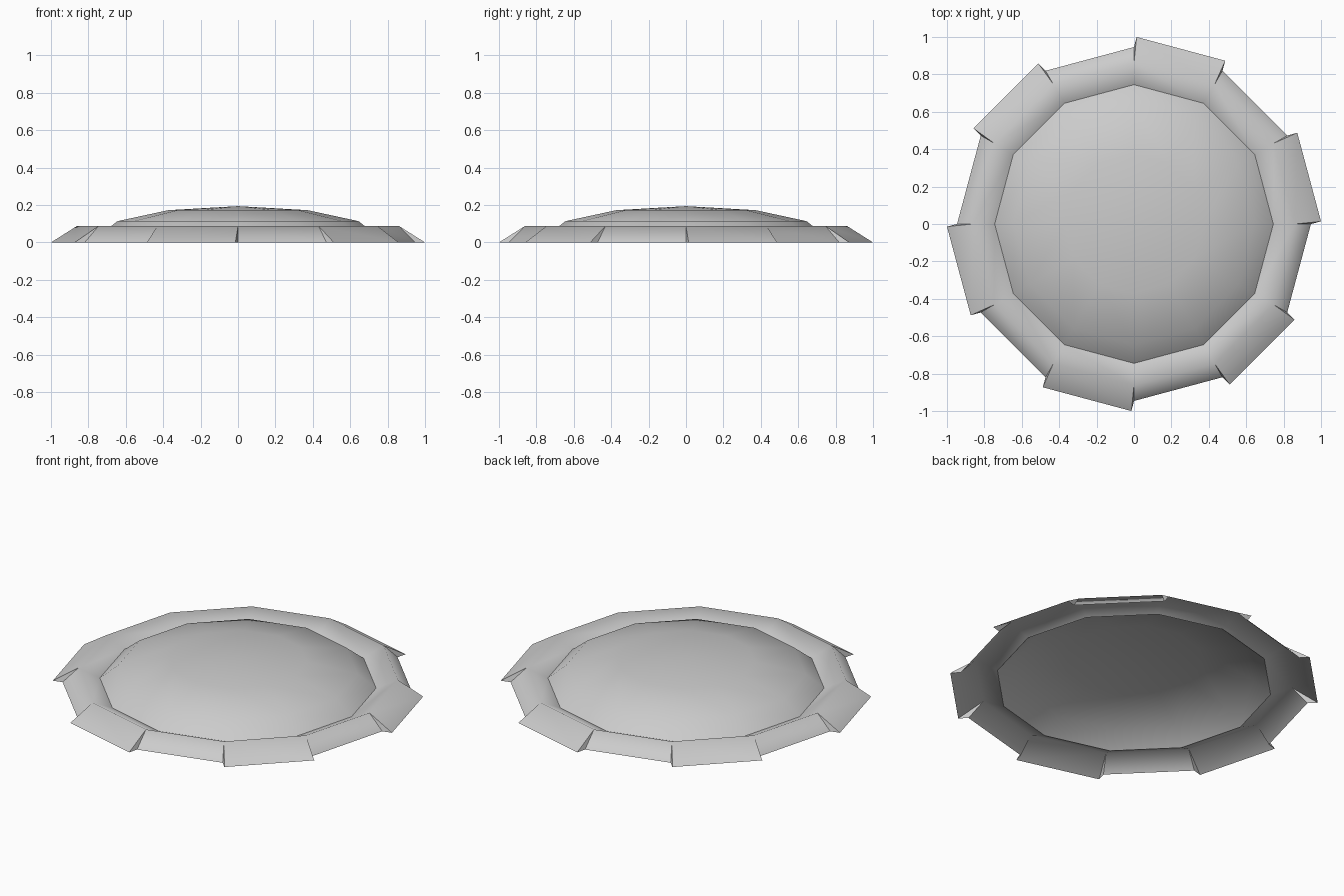
import bpy, bmesh, math

cube = bpy.data.objects.get("Cube")
if cube:
    bpy.data.objects.remove(cube)

SIDES = 12
RIM_R, RIM_Z = 0.745, 0.033      # where dome and collar meet
CREST_R, CREST_Z = 0.862, 0.087  # top of the collar
SHORT_R, LONG_R = 0.946, 1.0     # alternating flap lengths
INSET = math.radians(0.8)        # long flaps taper in slightly at the tips

grey = bpy.data.materials.new("light grey")
grey.use_nodes = True
colour = (0.6, 0.6, 0.6, 1)
grey.diffuse_color = colour
grey.node_tree.nodes["Principled BSDF"].inputs["Base Color"].default_value = colour


def make_object(name, bm):
    mesh = bpy.data.meshes.new(name)
    bm.to_mesh(mesh)
    bm.free()
    mesh.materials.append(grey)
    obj = bpy.data.objects.new(name, mesh)
    bpy.context.collection.objects.link(obj)
    return obj


def polar(bm, r, angle, z):
    return bm.verts.new((r * math.cos(angle), r * math.sin(angle), z))


# Dome: upper half of a flattened sphere, open underneath
bm = bmesh.new()
bmesh.ops.create_uvsphere(bm, u_segments=SIDES, v_segments=6, radius=RIM_R)
bmesh.ops.delete(bm, geom=[v for v in bm.verts if v.co.z < -0.001], context='VERTS')
for v in bm.verts:
    v.co.z = RIM_Z + v.co.z * 0.161 / RIM_R
for f in bm.faces:
    f.smooth = True
make_object("dome", bm)

# Collar: sloped inner band and alternating short and long outer flaps
bm = bmesh.new()
step = 2 * math.pi / SIDES
inner = [polar(bm, RIM_R, i * step, RIM_Z) for i in range(SIDES)]
crest = [polar(bm, CREST_R, i * step, CREST_Z) for i in range(SIDES)]
tips = []
for i in range(SIDES):
    long_flap = i % 2 == 0
    r, inset = (LONG_R, INSET) if long_flap else (SHORT_R, 0)
    tips.append((polar(bm, r, i * step + inset, 0),
                 polar(bm, r, (i + 1) * step - inset, 0)))
for i in range(SIDES):
    j = (i + 1) % SIDES
    a, b = tips[i]
    bm.faces.new((inner[i], crest[i], crest[j], inner[j])).smooth = True
    bm.faces.new((crest[i], a, b, crest[j])).smooth = True
    # Small wall closing the step between neighbouring flaps
    wall = bm.faces.new((crest[j], b, tips[j][0]))
    for e in wall.edges:
        e.smooth = False
make_object("collar", bm)
